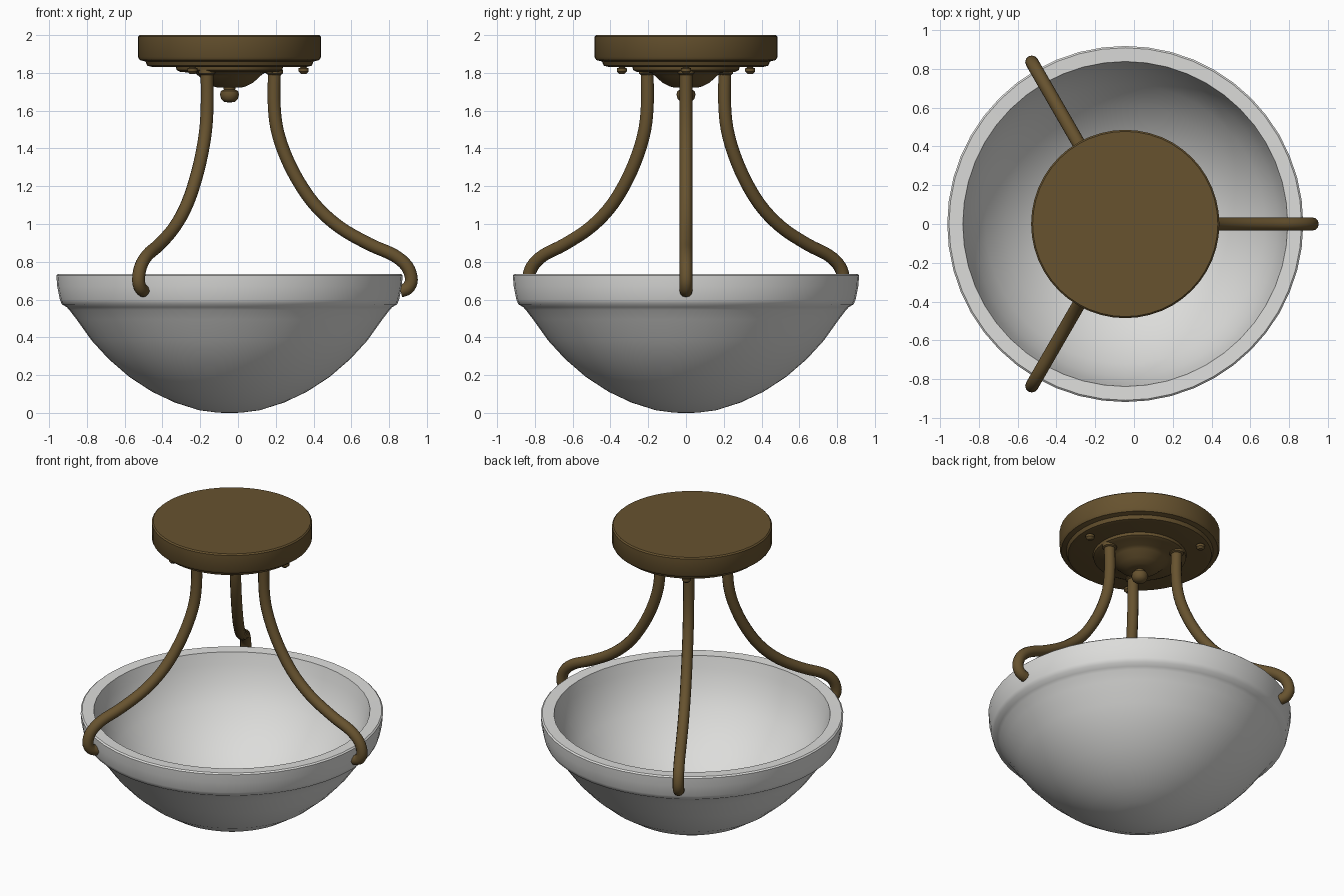
import bpy, bmesh, math
from mathutils import Vector

if "Cube" in bpy.data.objects:
    bpy.data.objects.remove(bpy.data.objects["Cube"])

CX = -0.045   # lamp axis


def material(name, rgb):
    m = bpy.data.materials.new(name)
    m.diffuse_color = (*rgb, 1)
    m.use_nodes = True
    m.node_tree.nodes["Principled BSDF"].inputs["Base Color"].default_value = m.diffuse_color
    return m


bronze = material("aged_bronze", (0.135, 0.085, 0.028))
glass = material("white_glass", (0.72, 0.72, 0.705))


def finish(bm, name, mat, angle=35):
    bmesh.ops.remove_doubles(bm, verts=bm.verts, dist=1e-5)
    bmesh.ops.recalc_face_normals(bm, faces=bm.faces)
    me = bpy.data.meshes.new(name)
    bm.to_mesh(me)
    bm.free()
    ob = bpy.data.objects.new(name, me)
    bpy.context.collection.objects.link(ob)
    me.materials.append(mat)
    bpy.ops.object.select_all(action='DESELECT')
    ob.select_set(True)
    bpy.context.view_layer.objects.active = ob
    bpy.ops.object.shade_smooth_by_angle(angle=math.radians(angle))
    return ob


def lathe(name, profile, mat, segments=48, at=(0, 0), angle=35):
    """Spin an (r, z) profile around a vertical axis."""
    bm = bmesh.new()
    vs = [bm.verts.new((r, 0, z)) for r, z in profile]
    es = [bm.edges.new(p) for p in zip(vs, vs[1:])]
    bmesh.ops.spin(bm, geom=vs + es, cent=(0, 0, 0), axis=(0, 0, 1),
                   angle=2 * math.pi, steps=segments, use_duplicate=False)
    ob = finish(bm, name, mat, angle)
    ob.location = (CX + at[0], at[1], 0)
    return ob


def smooth_path(pts, steps=4):
    """Catmull-Rom curve through the points."""
    p = [Vector((x, 0, z)) for x, z in pts]
    p = [2 * p[0] - p[1]] + p + [2 * p[-1] - p[-2]]
    out = []
    for a, b, c, d in zip(p, p[1:], p[2:], p[3:]):
        for i in range(steps):
            t = i / steps
            out.append(0.5 * (2 * b + (c - a) * t + (2 * a - 5 * b + 4 * c - d) * t * t
                              + (3 * b - a - 3 * c + d) * t ** 3))
    return out + [p[-2]]


def tube(name, pts, radius, turn, mat, sides=12):
    """Round rod along a path in the xz plane, turned about the lamp axis."""
    path = smooth_path(pts)
    bm = bmesh.new()
    rings = []
    for i, p in enumerate(path):
        t = (path[min(i + 1, len(path) - 1)] - path[max(i - 1, 0)]).normalized()
        n = Vector((t.z, 0, -t.x))
        rings.append([bm.verts.new(p + radius * (math.cos(a) * n + math.sin(a) * Vector((0, 1, 0))))
                      for a in (2 * math.pi * k / sides for k in range(sides))])
    for a, b in zip(rings, rings[1:]):
        for k in range(sides):
            bm.faces.new((a[k], a[(k + 1) % sides], b[(k + 1) % sides], b[k]))
    bm.faces.new(rings[0])
    bm.faces.new(rings[-1])
    ob = finish(bm, name, mat, 50)
    ob.location.x = CX
    ob.rotation_euler.z = turn


# Ceiling canopy with stepped underside
lathe("ceiling_canopy", [(0, 2.0), (0.477, 2.0), (0.485, 1.992), (0.485, 1.885), (0.475, 1.868),
                         (0.445, 1.86), (0.435, 1.838), (0.41, 1.832), (0, 1.832)], bronze)

# Inner plate and central cone
lathe("inner_plate", [(0, 1.84), (0.285, 1.84), (0.28, 1.815), (0.26, 1.805), (0.185, 1.80),
                      (0.165, 1.785), (0.125, 1.748), (0.085, 1.728), (0.06, 1.722), (0, 1.722)], bronze)

# Finial knob below the cone
lathe("finial", [(0, 1.73), (0.032, 1.73), (0.03, 1.712), (0.046, 1.704), (0.05, 1.685),
                 (0.044, 1.662), (0.028, 1.647), (0, 1.642)], bronze, 20, angle=50)

# Glass bowl: inner surface, flat rim, outer band and rounded underside
lathe("glass_bowl", [(0, 0.045), (0.18, 0.062), (0.34, 0.115), (0.50, 0.21), (0.62, 0.315),
                     (0.72, 0.435), (0.785, 0.55), (0.82, 0.66), (0.837, 0.733),
                     (0.908, 0.736), (0.917, 0.728), (0.912, 0.67), (0.898, 0.60), (0.888, 0.575),
                     (0.862, 0.56), (0.848, 0.545), (0.81, 0.495), (0.73, 0.383), (0.64, 0.285),
                     (0.53, 0.19), (0.41, 0.112), (0.29, 0.055), (0.16, 0.014), (0.06, 0.001),
                     (0, 0)], glass, 48, angle=40)

# Three curved arms with hooked ends, their collars and the canopy screws
arm_path = [(0.238, 1.83), (0.237, 1.62), (0.262, 1.46), (0.335, 1.28), (0.445, 1.11),
            (0.58, 0.985), (0.74, 0.893), (0.87, 0.835), (0.94, 0.775), (0.963, 0.705),
            (0.943, 0.66), (0.905, 0.645)]
for i in range(3):
    a = 2 * math.pi * i / 3
    direction = (math.cos(a), math.sin(a))
    tube("arm", arm_path, 0.034, a, bronze)
    lathe("arm_collar", [(0, 1.815), (0.044, 1.815), (0.044, 1.796), (0.034, 1.79), (0, 1.79)],
          bronze, 16, [0.238 * d for d in direction])
    lathe("canopy_screw", [(0, 1.84), (0.016, 1.84), (0.016, 1.828), (0.027, 1.824), (0.027, 1.808),
                           (0.014, 1.795), (0, 1.793)], bronze, 12, [0.392 * d for d in direction])
